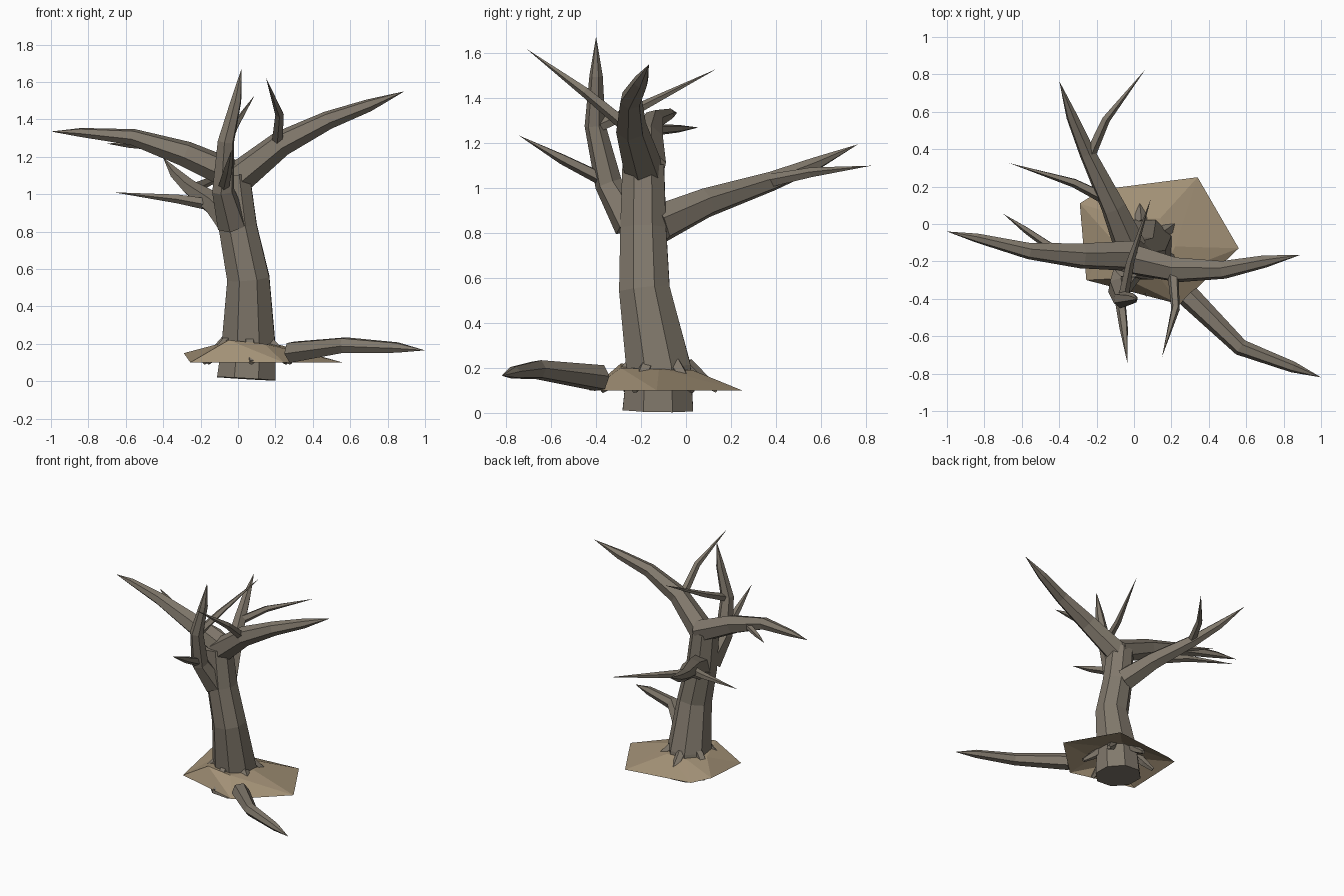
import bpy, bmesh, math
from mathutils import Vector


def material(name, rgb):
    m = bpy.data.materials.new(name)
    m.diffuse_color = (*rgb, 1)
    return m


BARK = material("bark", (0.22, 0.19, 0.15))
SOIL = material("soil", (0.36, 0.28, 0.18))


def finish(name, bm, mat):
    bmesh.ops.recalc_face_normals(bm, faces=bm.faces)
    mesh = bpy.data.meshes.new(name)
    bm.to_mesh(mesh)
    bm.free()
    mesh.materials.append(mat)
    ob = bpy.data.objects.new(name, mesh)
    bpy.context.collection.objects.link(ob)
    return ob


def limb(name, path, sides=6):
    """Faceted tube along (x, y, z, radius) points; radius 0 makes a pointed tip."""
    bm = bmesh.new()
    pts = [Vector(p[:3]) for p in path]
    n = len(pts)
    tangents = [(pts[min(i + 1, n - 1)] - pts[max(i - 1, 0)]).normalized() for i in range(n)]
    u = tangents[0].orthogonal().normalized()
    rings = []
    for p, t, (_, _, _, r) in zip(pts, tangents, path):
        u = (u - t * u.dot(t)).normalized()
        v = t.cross(u)
        if r == 0:
            rings.append([bm.verts.new(p)])
            continue
        angles = [2 * math.pi * (k + 0.5) / sides for k in range(sides)]
        rings.append([bm.verts.new(p + r * (u * math.cos(a) + v * math.sin(a))) for a in angles])
    for a, b in zip(rings, rings[1:]):
        for k in range(sides):
            j = (k + 1) % sides
            if len(b) == 1:
                bm.faces.new((a[k], a[j], b[0]))
            else:
                bm.faces.new((a[k], a[j], b[j], b[k]))
    bm.faces.new(rings[0])
    if len(rings[-1]) > 1:
        bm.faces.new(rings[-1])
    return finish(name, bm, BARK)


# Trunk
limb("trunk", [(0.045, -0.125, 0.013, 0.17), (0.056, -0.122, 0.2, 0.155),
               (0.055, -0.185, 0.55, 0.122), (0.0, -0.19, 0.82, 0.11),
               (-0.03, -0.19, 1.1, 0.1)], 8)

# Main branches
limb("left_branch", [(0.0, -0.17, 1.09, 0.085), (-0.28, -0.17, 1.215, 0.07),
                     (-0.56, -0.145, 1.305, 0.045), (-0.84, -0.075, 1.33, 0.025),
                     (-1.0, -0.04, 1.335, 0)])
limb("right_branch", [(-0.02, -0.185, 1.07, 0.09), (0.23, -0.245, 1.27, 0.07),
                      (0.48, -0.245, 1.395, 0.05), (0.7, -0.2, 1.475, 0.034),
                      (0.89, -0.165, 1.55, 0)])
limb("front_branch", [(-0.03, -0.24, 0.84, 0.085), (-0.08, -0.345, 1.02, 0.062),
                      (-0.065, -0.405, 1.28, 0.047), (-0.01, -0.4, 1.5, 0.03),
                      (0.02, -0.4, 1.675, 0)])
limb("back_branch", [(-0.02, -0.12, 0.84, 0.09), (-0.11, 0.09, 0.935, 0.068),
                     (-0.25, 0.38, 1.03, 0.045), (-0.33, 0.57, 1.105, 0.032),
                     (-0.4, 0.765, 1.195, 0)])

# Twigs
twigs = {
    "left_twig": [(-0.45, -0.12, 1.26, 0.025), (-0.58, -0.03, 1.265, 0.018), (-0.7, 0.055, 1.27, 0)],
    "right_twig": [(0.21, -0.28, 1.29, 0.03), (0.222, -0.45, 1.43, 0.024), (0.15, -0.71, 1.62, 0)],
    "front_upper_twig": [(-0.06, -0.4, 1.27, 0.03), (-0.02, -0.2, 1.36, 0.023), (0.09, 0.135, 1.53, 0)],
    "front_lower_twig": [(-0.08, -0.35, 1.03, 0.032), (-0.055, -0.55, 1.13, 0.024), (-0.035, -0.745, 1.235, 0)],
    "back_outer_twig": [(-0.24, 0.36, 1.03, 0.032), (-0.15, 0.56, 1.07, 0.023), (0.06, 0.825, 1.1, 0)],
    "back_inner_twig": [(-0.12, 0.12, 0.94, 0.035), (-0.32, 0.22, 0.975, 0.025), (-0.665, 0.325, 1.01, 0)],
}
for name, path in twigs.items():
    limb(name, path, 5)

# Long surface root
limb("long_root", [(0.29, -0.385, 0.155, 0.062), (0.57, -0.66, 0.193, 0.045),
                   (0.85, -0.765, 0.18, 0.03), (1.0, -0.82, 0.165, 0)])

# Short root flares around the trunk foot
for i in range(6):
    a = math.radians(35 + 60 * i)
    c, s = math.cos(a), math.sin(a)
    limb(f"root_flare_{i + 1}", [(0.05 + r * c, -0.12 + r * s, z, w) for r, z, w in
                                 ((0.12, 0.215, 0.035), (0.19, 0.15, 0.03), (0.26, 0.1, 0.015))], 5)

# Soil mound: irregular open skirt around the trunk
rim = [(0.56, -0.13, 0.1), (0.34, 0.25, 0.1), (-0.17, 0.185, 0.11), (-0.29, 0.11, 0.15),
       (-0.255, -0.3, 0.1), (0.245, -0.43, 0.1)]
crest = [(0.22, -0.12, 0.195), (0.14, 0.03, 0.19), (-0.03, 0.03, 0.19), (-0.12, -0.08, 0.195),
         (-0.05, -0.29, 0.22), (0.14, -0.29, 0.2)]
bm = bmesh.new()
outer = [bm.verts.new(p) for p in rim]
inner = [bm.verts.new(p) for p in crest]
top = bm.verts.new((0.05, -0.12, 0.2))
for k in range(6):
    j = (k + 1) % 6
    bm.faces.new((outer[k], outer[j], inner[k]))
    bm.faces.new((outer[j], inner[j], inner[k]))
    bm.faces.new((inner[k], inner[j], top))
finish("soil_mound", bm, SOIL)
